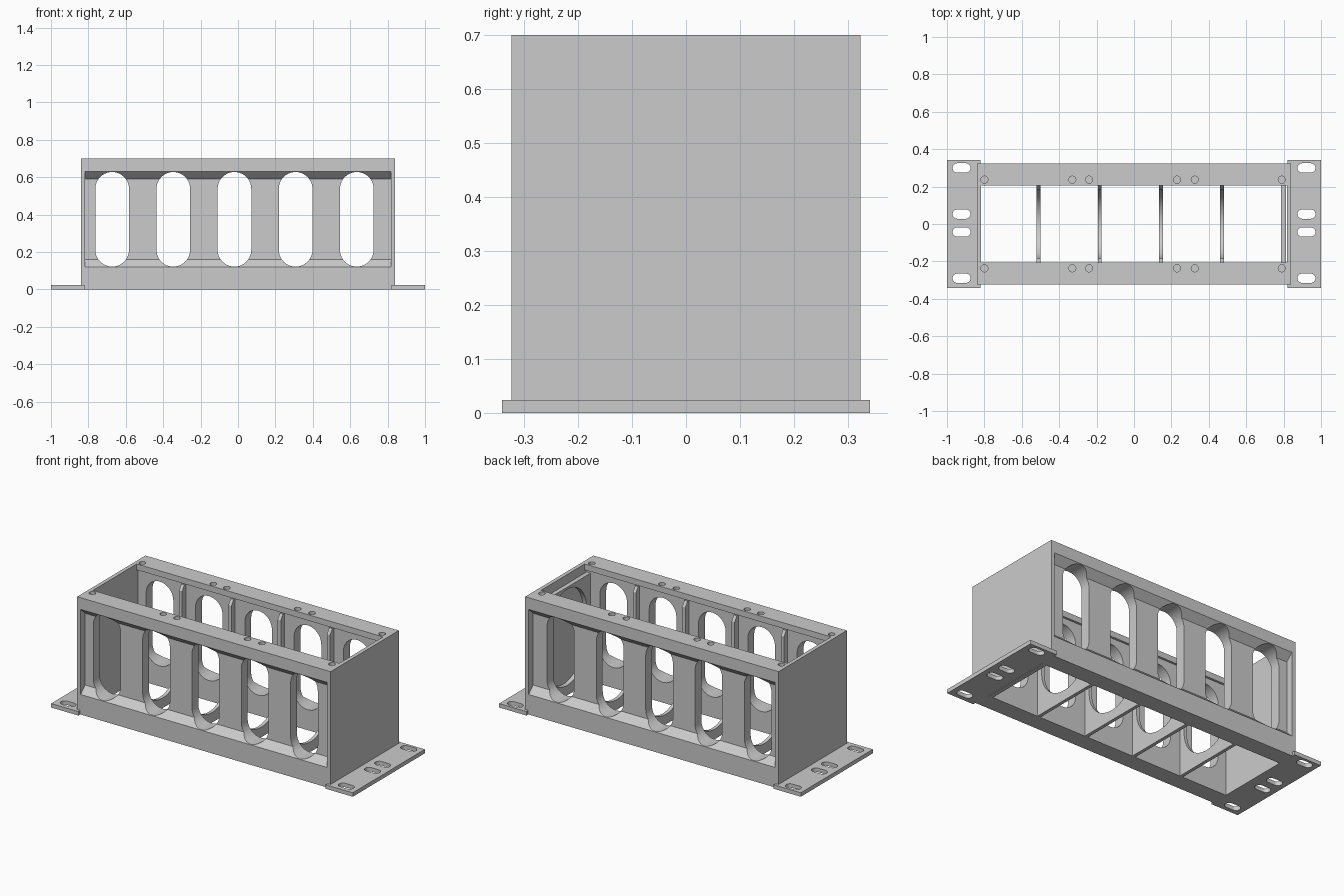
import bpy, bmesh
from math import cos, sin, radians
from mathutils import Vector

cube = bpy.data.objects.get("Cube")
if cube:
    bpy.data.objects.remove(cube, do_unlink=True)

grey = bpy.data.materials.new("plain grey")
grey.use_nodes = True
colour = (0.6, 0.6, 0.6, 1)
grey.diffuse_color = colour
grey.node_tree.nodes["Principled BSDF"].inputs["Base Color"].default_value = colour


def prism(name, profile, axis, lo, hi):
    """Extrude a flat profile along an axis from lo to hi."""
    place = {"x": lambda a, b: (lo, a, b),
             "y": lambda a, b: (a, lo, b),
             "z": lambda a, b: (a, b, lo)}[axis]
    step = Vector([(hi - lo) * (axis == k) for k in "xyz"])
    bm = bmesh.new()
    face = bm.faces.new([bm.verts.new(place(a, b)) for a, b in profile])
    new = bmesh.ops.extrude_face_region(bm, geom=[face])["geom"]
    bmesh.ops.translate(bm, vec=step,
                        verts=[v for v in new if isinstance(v, bmesh.types.BMVert)])
    bmesh.ops.recalc_face_normals(bm, faces=bm.faces)
    mesh = bpy.data.meshes.new(name)
    bm.to_mesh(mesh)
    bm.free()
    mesh.materials.append(grey)
    obj = bpy.data.objects.new(name, mesh)
    bpy.context.collection.objects.link(obj)
    return obj


def rect(a0, a1, b0, b1):
    return [(a0, b0), (a1, b0), (a1, b1), (a0, b1)]


def arc(ca, cb, r, start, end, n=20):
    angles = [radians(start + (end - start) * i / n) for i in range(n + 1)]
    return [(ca + r * cos(t), cb + r * sin(t)) for t in angles]


def circle(ca, cb, r, n=24):
    return arc(ca, cb, r, 0, 360, n)[:-1]


def tall_slot(c, r, lo, hi):
    return arc(c, lo + r, r, 180, 360) + arc(c, hi - r, r, 0, 180)


def cut(obj, cutters):
    """Subtract the cutters, bake the result and remove them."""
    for c in cutters:
        c.hide_render = True
        mod = obj.modifiers.new("cut", "BOOLEAN")
        mod.operation, mod.solver, mod.object = "DIFFERENCE", "EXACT", c
    graph = bpy.context.evaluated_depsgraph_get()
    obj.data = bpy.data.meshes.new_from_object(obj.evaluated_get(graph))
    obj.modifiers.clear()
    for c in cutters:
        bpy.data.objects.remove(c, do_unlink=True)


START, PITCH = -0.817, 0.327
LIP, INNER, PANEL, OUTER, TOP = 0.207, 0.22, 0.28, 0.323, 0.7
SCREWS = (-0.8, -0.33, -0.24, 0.23, 0.325, 0.79)

# Side wall section: lower rail with sloped sill, panel, upper rail with inner lip
wall = [(INNER, 0), (OUTER, 0), (OUTER, 0.12), (PANEL, 0.16),
        (PANEL, 0.59), (OUTER, 0.63), (OUTER, TOP), (LIP, TOP),
        (LIP, 0.665), (INNER, 0.665)]

# Divider section: deep open U with chamfered rib tips
u_cut = arc(0, 0.245, 0.185, 0, -180)
divider = ([(-0.23, 0), (0.23, 0), (0.23, 0.66), (0.205, 0.66), (0.185, 0.63)]
           + u_cut + [(-0.185, 0.63), (-0.205, 0.66), (-0.23, 0.66)])

parts = []
for i in range(5):
    x0 = START + i * PITCH
    x1 = x0 + PITCH

    # Front and back wall of each bay, with a tall slot and blind screw holes
    for side, label in ((-1, "front"), (1, "back")):
        panel = prism(f"{label}_wall_{i + 1}", [(side * y, z) for y, z in wall],
                      "x", x0, x1)
        cutters = [prism("slot_cutter", tall_slot(x0 + 0.144, 0.09, 0.122, 0.628),
                         "y", side * 0.1, side * 0.4)]
        cutters += [prism("screw_cutter", circle(sx, side * 0.237, 0.019),
                          "z", 0.675, 0.75) for sx in SCREWS if x0 < sx < x1]
        cut(panel, cutters)
        parts.append(panel)

    # Cross divider at the right of each bay; the last one is a closed frame
    if i < 4:
        parts.append(prism(f"divider_{i + 1}", divider, "x", x0 + 0.297, x0 + 0.317))
    else:
        frame = prism("end_divider", rect(-0.23, 0.23, 0, 0.648), "x", 0.787, 0.813)
        cut(frame, [prism("frame_cutter", tall_slot(0, 0.185, 0.06, 0.635),
                          "x", 0.7, 0.9)])
        parts.append(frame)

for side, label in ((-1, "right"), (1, "left")):
    # Solid end plate
    parts.append(prism(f"{label}_end_plate", rect(-0.323, 0.323, 0, TOP), "x",
                       side * 0.817, side * 0.84))
    # Mounting flange with four bolt slots
    flange = prism(f"{label}_flange", rect(-0.341, 0.341, 0, 0.024), "x",
                   side * 0.82, side)
    cutters = []
    for y in (-0.29, -0.043, 0.053, 0.3):
        hole = (arc(side * 0.922 + 0.023, y, 0.025, -90, 90, 12)
                + arc(side * 0.922 - 0.023, y, 0.025, 90, 270, 12))
        cutters.append(prism("bolt_cutter", hole, "z", -0.1, 0.1))
    cut(flange, cutters)
    parts.append(flange)

# Smooth the curved cuts, keep every edge sharp
bpy.ops.object.select_all(action="DESELECT")
for obj in parts:
    obj.select_set(True)
bpy.context.view_layer.objects.active = parts[0]
bpy.ops.object.shade_smooth_by_angle(angle=radians(25))
